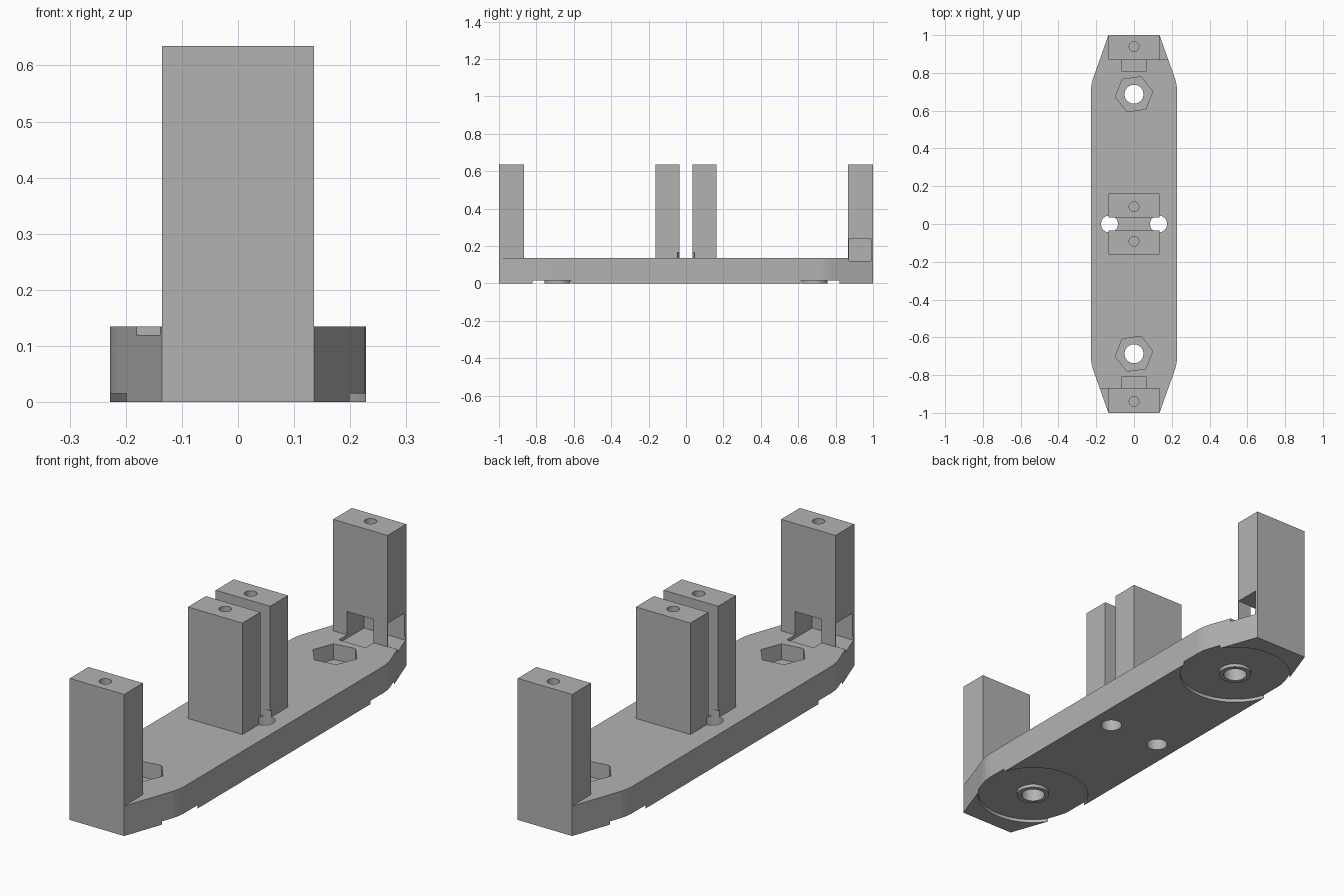
import bpy, bmesh, math

cube = bpy.data.objects.get("Cube")
if cube:
    bpy.data.objects.remove(cube, do_unlink=True)

grey = bpy.data.materials.new("plain grey")
grey.use_nodes = True
grey.diffuse_color = (0.45, 0.45, 0.45, 1)
grey.node_tree.nodes["Principled BSDF"].inputs["Base Color"].default_value = (0.45, 0.45, 0.45, 1)


def prism(name, outline, z0, z1):
    """Extrude a closed outline from z0 to z1."""
    bm = bmesh.new()
    face = bm.faces.new([bm.verts.new((x, y, z0)) for x, y in outline])
    top = bmesh.ops.extrude_face_region(bm, geom=[face])["geom"]
    bmesh.ops.translate(bm, vec=(0, 0, z1 - z0),
                        verts=[v for v in top if isinstance(v, bmesh.types.BMVert)])
    bmesh.ops.recalc_face_normals(bm, faces=bm.faces)
    mesh = bpy.data.meshes.new(name)
    bm.to_mesh(mesh)
    bm.free()
    mesh.materials.append(grey)
    obj = bpy.data.objects.new(name, mesh)
    bpy.context.collection.objects.link(obj)
    return obj


def box(name, x0, x1, y0, y1, z0, z1):
    return prism(name, [(x0, y0), (x1, y0), (x1, y1), (x0, y1)], z0, z1)


def ring(x, y, r, sides=48, turn=0):
    angles = [math.radians(turn) + math.tau * i / sides for i in range(sides)]
    return [(x + r * math.cos(a), y + r * math.sin(a)) for a in angles]


def cut(target, cutter):
    mod = target.modifiers.new("cut", "BOOLEAN")
    mod.operation = "DIFFERENCE"
    mod.solver = "EXACT"
    mod.object = cutter
    cutter.hide_render = True
    cutter.hide_viewport = True
    cutter.display_type = "WIRE"


# Base plate with tapered ends
TOP = 0.135
quarter = [(0.228, 0.71), (0.225, 0.74), (0.217, 0.77), (0.135, 1.0)]
half = quarter + [(-x, y) for x, y in reversed(quarter)]
plate = prism("base_plate", half + [(-x, -y) for x, y in half], 0, TOP)

# Bolt holes through the middle, notching the post corners
middle_holes = [prism("middle_hole_cutter", ring(s * 0.13, 0, 0.045), -0.1, 0.165)
                for s in (1, -1)]
for hole in middle_holes:
    cut(plate, hole)

for s, end in ((1, "back"), (-1, "front")):
    # Bottom recess, hexagonal nut pocket and bolt hole
    y = s * 0.687
    cut(plate, prism(end + "_recess_cutter", ring(0, y, 0.24, 72), -0.1, 0.015))
    cut(plate, prism(end + "_pocket_cutter", ring(0, y, 0.1, 6, 8), 0.065, 0.3))
    cut(plate, prism(end + "_bolt_cutter", ring(0, y, 0.05), -0.1, 0.3))

    # Raised collar inside the recess
    collar = prism(end + "_collar", ring(0, y, 0.07), 0, 0.016)
    cut(collar, prism(end + "_collar_cutter", ring(0, y, 0.05), -0.1, 0.1))

    # End post with a slot open to the side and to the inside
    post = box(end + "_end_post", -0.135, 0.135, *sorted((s * 0.867, s)), TOP, 0.635)
    side_slot = box(end + "_side_slot_cutter", *sorted((s * -0.066, s * 0.3)),
                    *sorted((s * 0.872, s * 0.988)), 0.12, 0.24)
    inner_slot = box(end + "_inner_slot_cutter", -0.066, 0.066,
                     *sorted((s * 0.81, s * 0.93)), 0.12, 0.24)
    screw = prism(end + "_screw_cutter", ring(0, s * 0.94, 0.026, 32), 0.2, 0.8)
    for cutter in (side_slot, inner_slot):
        cut(plate, cutter)
        cut(post, cutter)
    cut(post, screw)

    # Middle post with a screw hole in its top
    post = box(end + "_middle_post", -0.135, 0.135,
               *sorted((s * 0.035, s * 0.162)), TOP, 0.635)
    cut(post, prism(end + "_middle_screw_cutter", ring(0, s * 0.091, 0.026, 32), 0.25, 0.8))
    for hole in middle_holes:
        cut(post, hole)
